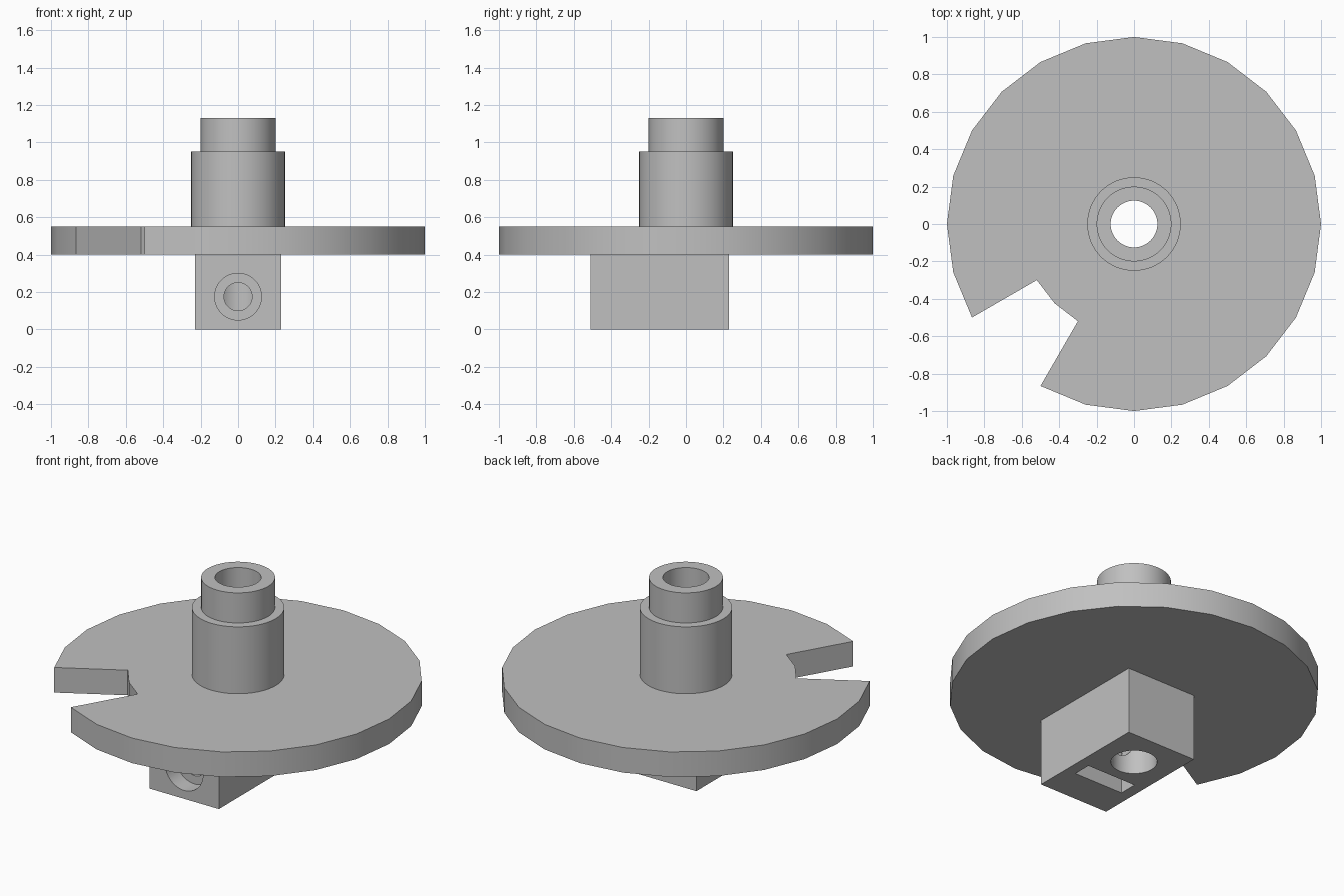
import bpy, bmesh
from math import radians, cos, sin, tau
from mathutils import Matrix, Vector

cube = bpy.data.objects.get("Cube")
if cube:
    bpy.data.objects.remove(cube, do_unlink=True)

GREY = (0.53, 0.53, 0.53, 1)
grey = bpy.data.materials.new("plain grey")
grey.use_nodes = True
grey.diffuse_color = GREY
grey.node_tree.nodes["Principled BSDF"].inputs["Base Color"].default_value = GREY

BORE = 0.125       # radius of the vertical bore
BOLT_Z = 0.175     # height of the clamping screw axis
SIDES = 64


def make_object(name, bm):
    bmesh.ops.recalc_face_normals(bm, faces=bm.faces)
    mesh = bpy.data.meshes.new(name)
    bm.to_mesh(mesh)
    bm.free()
    mesh.materials.append(grey)
    obj = bpy.data.objects.new(name, mesh)
    bpy.context.collection.objects.link(obj)
    return obj


def box(name, low, high):
    low, high = Vector(low), Vector(high)
    bm = bmesh.new()
    place = Matrix.Translation((low + high) / 2) @ Matrix.Diagonal((*(high - low), 1))
    bmesh.ops.create_cube(bm, size=1, matrix=place)
    return make_object(name, bm)


def rod(name, radius, start, end):
    start, end = Vector(start), Vector(end)
    axis = end - start
    place = Matrix.Translation((start + end) / 2) @ axis.to_track_quat("Z", "Y").to_matrix().to_4x4()
    bm = bmesh.new()
    bmesh.ops.create_cone(bm, cap_ends=True, segments=SIDES, radius1=radius,
                          radius2=radius, depth=axis.length, matrix=place)
    return make_object(name, bm)


def lathe(name, profile):
    bm = bmesh.new()
    verts = [bm.verts.new((r, 0, z)) for r, z in profile]
    edges = [bm.edges.new((a, b)) for a, b in zip(verts, verts[1:] + verts[:1])]
    bmesh.ops.spin(bm, geom=verts + edges, cent=(0, 0, 0), axis=(0, 0, 1),
                   angle=tau, steps=SIDES, use_duplicate=False)
    bmesh.ops.remove_doubles(bm, verts=bm.verts, dist=1e-4)
    return make_object(name, bm)


def cut(obj, cutters):
    bpy.context.view_layer.objects.active = obj
    for cutter in cutters:
        cutter.hide_render = True
        mod = obj.modifiers.new("cut", "BOOLEAN")
        mod.operation = "DIFFERENCE"
        mod.solver = "EXACT"
        mod.object = cutter
        bpy.ops.object.modifier_apply(modifier=mod.name)


# Notched disc: 24-sided outline with a wedge left out
outline = [(cos(radians(a)), sin(radians(a))) for a in range(240, 571, 15)]
outline += [(0.6 * cos(radians(a)), 0.6 * sin(radians(a))) for a in (210, 225, 240)]
bm = bmesh.new()
base = bm.faces.new([bm.verts.new((x, y, 0.4)) for x, y in outline])
solid = bmesh.ops.extrude_face_region(bm, geom=[base], use_keep_orig=True)
bmesh.ops.translate(bm, vec=(0, 0, 0.15),
                    verts=[v for v in solid["geom"] if isinstance(v, bmesh.types.BMVert)])
disc = make_object("notched_disc", bm)

# Stepped hollow hub
hub = lathe("stepped_hub", [(BORE, 0.55), (0.25, 0.55), (0.25, 0.95),
                            (0.2, 0.95), (0.2, 1.13), (BORE, 1.13)])

# Clamping block under the disc
block = box("clamp_block", (-0.23, -0.51, 0), (0.23, 0.23, 0.4))

# Bore, screw hole with counterbore, and nut slot
bore = rod("bore_cutter", BORE, (0, 0, -0.2), (0, 0, 0.8))
screw = rod("screw_cutter", 0.075, (0, -0.7, BOLT_Z), (0, 0, BOLT_Z))
counterbore = rod("counterbore_cutter", 0.125, (0, -0.7, BOLT_Z), (0, -0.41, BOLT_Z))
slot = box("nut_slot_cutter", (-0.163, -0.3, -0.1), (0.163, -0.19, 0.335))
cut(disc, [bore])
cut(block, [bore, screw, counterbore, slot])
for cutter in (bore, screw, counterbore, slot):
    bpy.data.objects.remove(cutter, do_unlink=True)

# Smooth round walls, sharp corners
bpy.ops.object.select_all(action="DESELECT")
for obj in (disc, hub, block):
    obj.select_set(True)
bpy.context.view_layer.objects.active = disc
bpy.ops.object.shade_smooth_by_angle(angle=radians(30))
